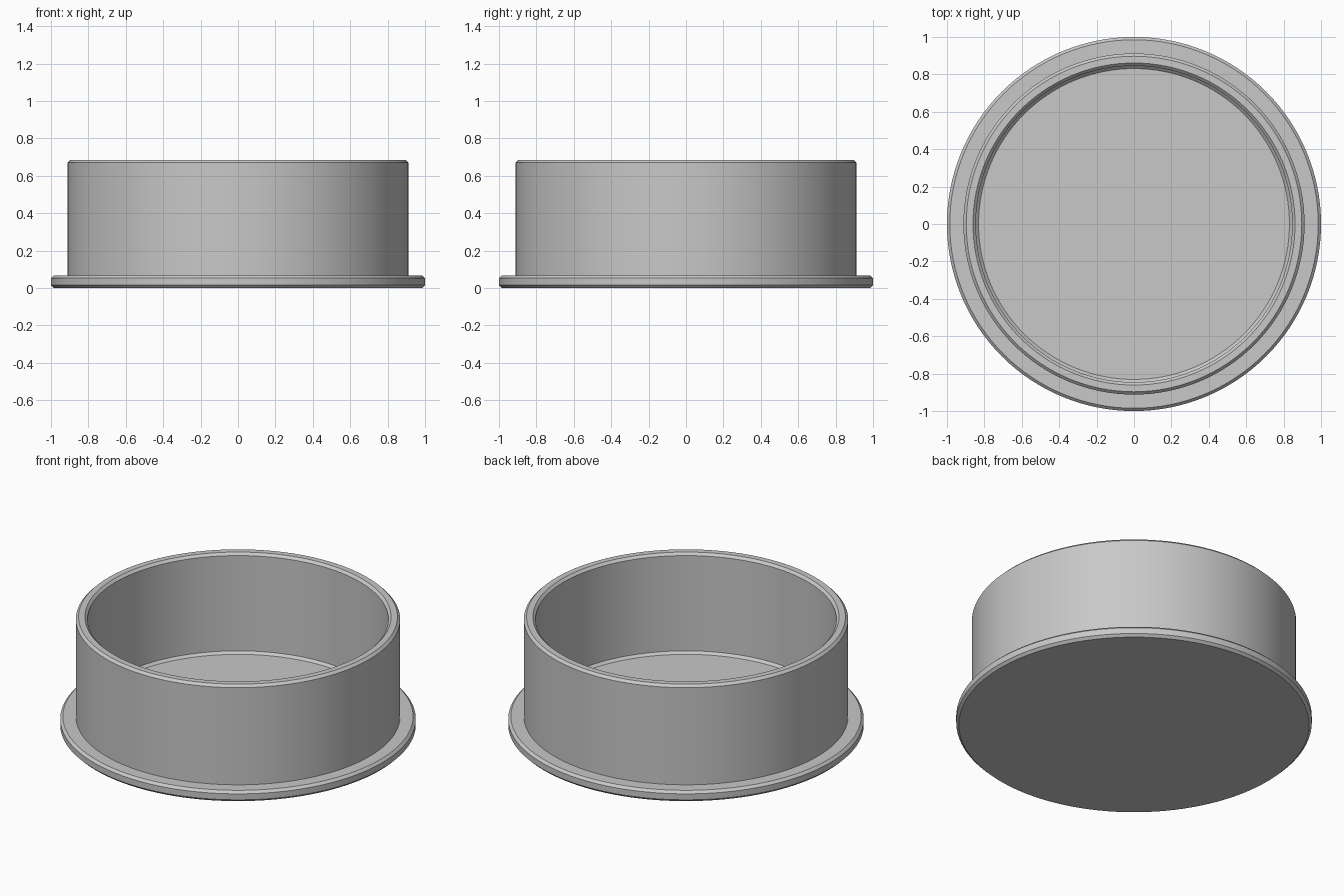
import bpy
import bmesh
import math

cube = bpy.data.objects.get("Cube")
if cube:
    bpy.data.objects.remove(cube, do_unlink=True)

SEGMENTS = 128
BEVEL = 0.015
HEIGHT = 0.685
FLANGE_TOP = 0.067
FLOOR = 0.064
OUTER, INNER = 0.912, 0.846

# Plain grey material
grey = bpy.data.materials.new("light_grey")
grey.use_nodes = True
colour = (0.58, 0.58, 0.58, 1.0)
grey.diffuse_color = colour
grey.node_tree.nodes["Principled BSDF"].inputs["Base Color"].default_value = colour


def lathe(name, profile):
    """Spin a (radius, height) profile around z; ends on the axis are closed."""
    bm = bmesh.new()
    verts = [bm.verts.new((r, 0, z)) for r, z in profile]
    edges = [bm.edges.new(pair) for pair in zip(verts, verts[1:])]
    bmesh.ops.spin(bm, geom=verts + edges, cent=(0, 0, 0), axis=(0, 0, 1),
                   angle=math.tau, steps=SEGMENTS, use_merge=True)
    bmesh.ops.remove_doubles(bm, verts=bm.verts, dist=0.0001)
    bmesh.ops.recalc_face_normals(bm, faces=bm.faces)
    mesh = bpy.data.meshes.new(name)
    bm.to_mesh(mesh)
    bm.free()
    mesh.materials.append(grey)
    obj = bpy.data.objects.new(name, mesh)
    bpy.context.collection.objects.link(obj)
    bpy.ops.object.select_all(action='DESELECT')
    obj.select_set(True)
    bpy.context.view_layer.objects.active = obj
    bpy.ops.object.shade_smooth_by_angle(angle=math.radians(30))
    return obj


# Round cup: flanged base, straight wall, bevelled rim and recessed floor
lathe("flanged_cup", [
    (0, 0),
    (1 - BEVEL, 0),
    (1, BEVEL),
    (1, FLANGE_TOP - BEVEL),
    (1 - BEVEL, FLANGE_TOP),
    (OUTER, FLANGE_TOP),
    (OUTER, HEIGHT - BEVEL),
    (OUTER - BEVEL, HEIGHT),
    (INNER + BEVEL, HEIGHT),
    (INNER, HEIGHT - BEVEL),
    (INNER, FLOOR + BEVEL),
    (INNER - BEVEL, FLOOR),
    (0, FLOOR),
])
